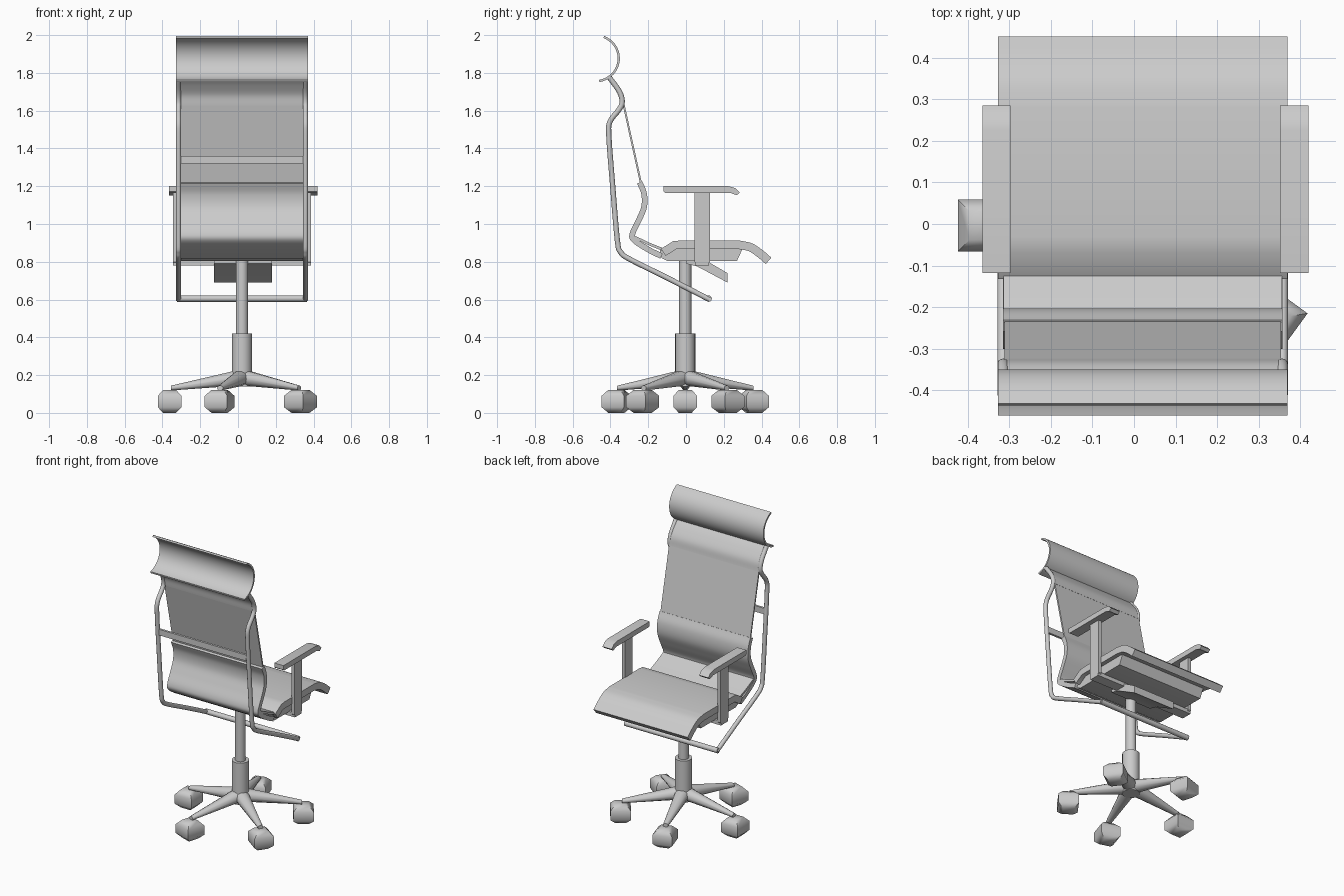
import bpy, bmesh, math
from mathutils import Vector

if "Cube" in bpy.data.objects:
    bpy.data.objects.remove(bpy.data.objects["Cube"])

CX = 0.021          # centre line of the chair
HALF = 0.349        # half width of seat and headrest

grey = bpy.data.materials.new("plain_grey")
grey.use_nodes = True
grey.diffuse_color = (0.6, 0.6, 0.6, 1)
grey.node_tree.nodes["Principled BSDF"].inputs["Base Color"].default_value = (0.6, 0.6, 0.6, 1)


def finish(name, bm, angle=35):
    bmesh.ops.recalc_face_normals(bm, faces=bm.faces)
    mesh = bpy.data.meshes.new(name)
    bm.to_mesh(mesh)
    bm.free()
    mesh.materials.append(grey)
    ob = bpy.data.objects.new(name, mesh)
    bpy.context.collection.objects.link(ob)
    bpy.ops.object.select_all(action='DESELECT')
    ob.select_set(True)
    bpy.context.view_layer.objects.active = ob
    bpy.ops.object.shade_smooth_by_angle(angle=math.radians(angle))
    return ob


def loft(name, rings, angle=35):
    """Skin a list of equal-length vertex rings and cap both ends."""
    bm = bmesh.new()
    rows = [[bm.verts.new(p) for p in ring] for ring in rings]
    n = len(rows[0])
    for a, b in zip(rows, rows[1:]):
        for i in range(n):
            bm.faces.new((a[i], a[(i + 1) % n], b[(i + 1) % n], b[i]))
    bm.faces.new(rows[0])
    bm.faces.new(rows[-1])
    return finish(name, bm, angle)


def prism(name, profile, x0, x1):
    """Extrude a closed (y, z) profile along x."""
    return loft(name, [[(x, y, z) for y, z in profile] for x in (x0, x1)])


def box(name, x0, x1, y0, y1, z0, z1):
    return prism(name, [(y0, z0), (y1, z0), (y1, z1), (y0, z1)], x0, x1)


def spline(points, steps=6):
    """Catmull-Rom curve through the points."""
    p = [Vector(q) for q in points]
    p = [2 * p[0] - p[1]] + p + [2 * p[-1] - p[-2]]
    out = []
    for a, b, c, d in zip(p, p[1:], p[2:], p[3:]):
        for k in range(steps):
            t = k / steps
            out.append(0.5 * (2 * b + (c - a) * t + (2 * a - 5 * b + 4 * c - d) * t * t
                              + (3 * b - a - 3 * c + d) * t ** 3))
    return out + [p[-2]]


def ribbon(name, path, thick, half):
    """Sheet of even thickness following a (y, z) path."""
    rings = []
    for i, p in enumerate(path):
        t = (path[min(i + 1, len(path) - 1)] - path[max(i - 1, 0)]).normalized()
        n = Vector((-t.y, t.x)) * thick / 2
        a, b = p + n, p - n
        rings.append([(CX - half, *a), (CX + half, *a), (CX + half, *b), (CX - half, *b)])
    return loft(name, rings)


def tube(name, path, radii, sides=12):
    """Round bar along 3D points, one radius per point."""
    rings = []
    for i, p in enumerate(path):
        t = (path[min(i + 1, len(path) - 1)] - path[max(i - 1, 0)]).normalized()
        u = t.cross(Vector((0, 0, 1)) if abs(t.z) < 0.9 else Vector((1, 0, 0))).normalized()
        if u.dot(Vector((1, 0.01, 0))) < 0:
            u = -u
        if abs(t.x) < 1e-4:
            u = Vector((1, 0, 0))
        v = t.cross(u)
        rings.append([p + radii[i] * (math.cos(a) * u + math.sin(a) * v)
                      for a in (math.tau * k / sides for k in range(sides))])
    return loft(name, rings)


# Headrest: an arc open to the rear
arc = [Vector((-0.482 + 0.126 * math.cos(a), 1.877 + 0.122 * math.sin(a)))
       for a in (math.radians(68 - 148 * k / 20) for k in range(21))]
ribbon("headrest", arc, 0.012, HALF)

# Backrest: top fold, thin sheet, and thicker lumbar pad
ribbon("back_top_fold", spline([(-0.41, 1.775), (-0.375, 1.735), (-0.343, 1.685), (-0.332, 1.63)]), 0.016, 0.335)
ribbon("back_sheet", [Vector((-0.332, 1.64)), Vector((-0.235, 1.2))], 0.01, 0.333)
ribbon("lumbar_pad", spline([(-0.245, 1.22), (-0.222, 1.16), (-0.222, 1.09), (-0.25, 1.02),
                             (-0.283, 0.95), (-0.275, 0.915), (-0.2, 0.865), (-0.13, 0.83)]), 0.03, 0.337)

# Seat: rear slope, cushion curling down at the front, and under panel
ribbon("seat_rear", [Vector((-0.27, 0.93)), Vector((-0.19, 0.892)), Vector((-0.11, 0.86))], 0.014, 0.335)
seat = [Vector(q) for q in ((-0.12, 0.85), (-0.06, 0.888), (-0.03, 0.89))]
seat += spline([(0.28, 0.89), (0.34, 0.877), (0.39, 0.845), (0.437, 0.805)])
ribbon("seat_cushion", seat, 0.045, HALF)
prism("seat_under_panel", [(-0.14, 0.87), (-0.13, 0.82), (-0.1, 0.805), (0.27, 0.805), (0.3, 0.87)],
      CX - 0.32, CX + 0.32)
prism("tilt_plate", [(0.0, 0.81), (0.1, 0.81), (0.22, 0.74), (0.22, 0.69), (0.06, 0.775), (0.0, 0.79)],
      -0.127, 0.18)

# Rear frame: two bent bars with cross bars
bend = [(0.125, 0.6), (-0.1, 0.715), (-0.3, 0.815), (-0.345, 0.85), (-0.363, 0.91), (-0.388, 1.2),
        (-0.408, 1.46), (-0.403, 1.54), (-0.355, 1.605), (-0.338, 1.645), (-0.352, 1.7), (-0.405, 1.775)]
for side, s in (("left", 1), ("right", -1)):
    path = [Vector((CX + s * 0.336, *p)) for p in spline(bend, 5)]
    tube(side + "_frame_bar", path, [0.014] * len(path))
tube("lower_cross_bar", [Vector((CX - 0.345, 0.12, 0.605)), Vector((CX + 0.345, 0.12, 0.605))], [0.017] * 2)
box("middle_cross_bar", CX - 0.335, CX + 0.335, -0.405, -0.39, 1.32, 1.36)

# Armrests: pad with drooping front, post, and bracket under the seat
pad = [(-0.118, 1.2), (0.225, 1.2), (0.262, 1.19), (0.285, 1.167), (0.268, 1.152),
       (0.235, 1.165), (-0.11, 1.165), (-0.118, 1.172)]
for side, s in (("left", 1), ("right", -1)):
    mid = 0.0275 + s * 0.3585
    prism(side + "_arm_pad", pad, mid - 0.034, mid + 0.034)
    post = CX + s * 0.355
    prism(side + "_arm_post", [(0.045, 1.17), (0.045, 0.8), (0.065, 0.78), (0.11, 0.78),
                               (0.127, 0.8), (0.127, 1.17)], post - 0.011, post + 0.011)
box("arm_bracket", CX - 0.366, CX + 0.366, 0.05, 0.122, 0.78, 0.808)

# Column
HY = -0.004
for name, r, z0, z1 in (("column_sleeve", 0.053, 0.14, 0.42), ("column", 0.032, 0.4, 0.81)):
    tube(name, [Vector((CX, HY, z0)), Vector((CX, HY, z1))], [r, r], 24)

# Five legs and casters
for k in range(5):
    a = math.radians(180 + 72 * k)
    out, across = Vector((math.cos(a), math.sin(a), 0)), Vector((-math.sin(a), math.cos(a), 0))
    hub = Vector((CX, HY, 0))

    def section(r, w, z0, z1):
        zm, h = (z0 + z1) / 2, (z1 - z0) / 2
        return [hub + out * r + across * (w * math.cos(t)) + Vector((0, 0, zm + h * math.sin(t)))
                for t in (math.tau * i / 10 for i in range(10))]

    loft("leg_%d" % (k + 1), [section(0.0, 0.05, 0.145, 0.23), section(0.05, 0.045, 0.14, 0.222),
                              section(0.375, 0.017, 0.118, 0.145)], 50)
    rings = []
    for z, h in ((0, 0.034), (0.03, 0.0625), (0.09, 0.0625), (0.122, 0.034)):
        rings.append([hub + out * (0.383 + h * i) + across * h * j + Vector((0, 0, z))
                      for i, j in ((-1, -1), (1, -1), (1, 1), (-1, 1))])
    loft("caster_%d" % (k + 1), rings, 60)
